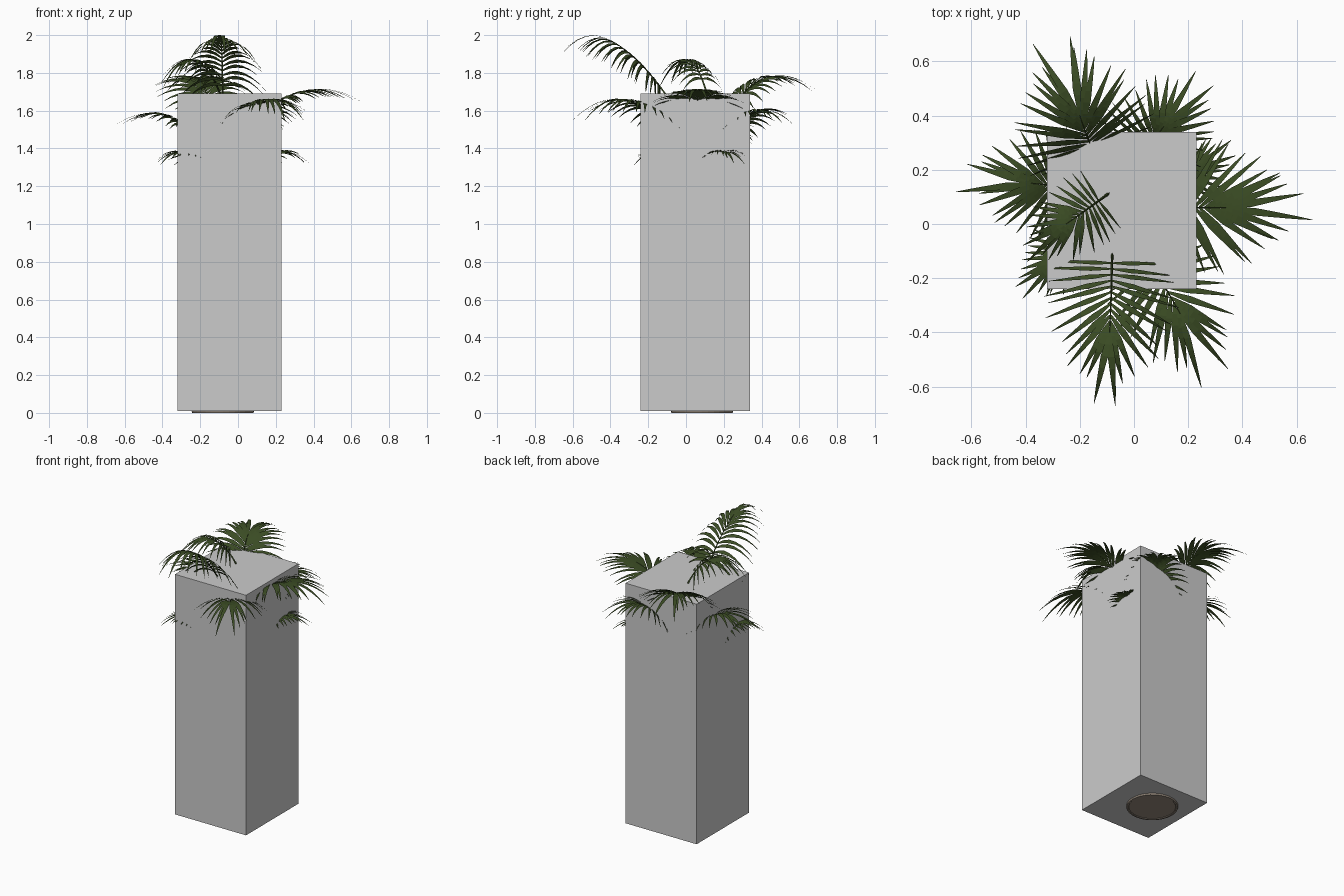
import bpy, bmesh, math, random
from mathutils import Vector

if "Cube" in bpy.data.objects:
    bpy.data.objects.remove(bpy.data.objects["Cube"])

random.seed(4)


def material(name, rgb):
    m = bpy.data.materials.new(name)
    m.diffuse_color = (*rgb, 1)
    m.use_nodes = True
    m.node_tree.nodes["Principled BSDF"].inputs["Base Color"].default_value = m.diffuse_color
    return m


GREY = material("light_grey", (0.60, 0.60, 0.60))
LEAF = material("dark_green", (0.042, 0.070, 0.017))
POT = material("clay_brown", (0.30, 0.25, 0.20))
BARK = material("bark_brown", (0.12, 0.08, 0.05))


def finish(name, bm, mat, smooth=False):
    me = bpy.data.meshes.new(name)
    bm.to_mesh(me)
    bm.free()
    me.materials.append(mat)
    for p in me.polygons:
        p.use_smooth = smooth
    ob = bpy.data.objects.new(name, me)
    bpy.context.collection.objects.link(ob)
    return ob


def lathe(name, profile, center, mat, n=32):
    """Revolve (radius, z) points around a vertical axis."""
    bm = bmesh.new()
    rings = [[bm.verts.new((center[0] + r * math.cos(2 * math.pi * i / n),
                            center[1] + r * math.sin(2 * math.pi * i / n), z))
              for i in range(n)] for r, z in profile]
    for a, b in zip(rings, rings[1:]):
        for i in range(n):
            j = (i + 1) % n
            bm.faces.new((a[i], a[j], b[j], b[i]))
    bm.faces.new(rings[0][::-1])
    bm.faces.new(rings[-1])
    return finish(name, bm, mat)


def leaflet(bm, root, d, normal, length, width, droop):
    """Narrow pointed strip that sags towards its tip."""
    w = d.cross(normal).normalized()
    prev = None
    steps = 6
    for k in range(steps + 1):
        s = k / steps
        p = root + d * length * s - Vector((0, 0, droop * length * s * s))
        h = width * 0.5 * (0.3 + 2.2 * s if s < 0.32 else (1 - s) ** 0.7 * 1.3)
        h = max(h, 0.0008)
        cur = (bm.verts.new(p - w * h), bm.verts.new(p + w * h))
        if prev:
            bm.faces.new((prev[0], prev[1], cur[1], cur[0]))
        prev = cur


def frond(name, p0, p1, p2, length, droop, pairs=11, top=None):
    """Arched stalk (quadratic curve) with paired leaflets."""
    p0, p1, p2 = Vector(p0), Vector(p1), Vector(p2)
    bm = bmesh.new()

    def point(t):
        return p0 * (1 - t) ** 2 + p1 * 2 * t * (1 - t) + p2 * t * t

    def frame(t):
        tan = ((p1 - p0) * (1 - t) + (p2 - p1) * t).normalized()
        side = tan.cross(Vector((0, 0, 1))).normalized()
        return tan, side, side.cross(tan)

    # stalk, three sided
    prev = None
    for k in range(13):
        t = k / 12
        tan, side, up = frame(t)
        r = 0.007 * (1 - 0.75 * t)
        ring = [bm.verts.new(point(t) + (side * math.cos(a) + up * math.sin(a)) * r)
                for a in (math.pi / 2, math.pi * 7 / 6, math.pi * 11 / 6)]
        if prev:
            for i in range(3):
                j = (i + 1) % 3
                bm.faces.new((prev[i], prev[j], ring[j], ring[i]))
        prev = ring
    # leaflets, fanning forward at the end of the stalk
    for k in range(pairs):
        u = k / (pairs - 1)
        t = 0.36 + 0.64 * u
        tan, side, up = frame(t)
        ang = math.radians(76 - 66 * u)
        size = length * (0.62 + 0.38 * math.sin(math.pi * min(1, 0.1 + 0.75 * u)))
        if u == 1:
            size = length
        for sg in (-1, 1):
            a = ang + math.radians(random.uniform(-4, 4))
            d = (tan * math.cos(a) + side * sg * math.sin(a)
                 + up * 0.22 * math.sin(a)).normalized()
            leaflet(bm, point(t), d, up, size * random.uniform(0.93, 1.06),
                    length * 0.045 + 0.014, droop)
    if top:
        dz = top - max(v.co.z for v in bm.verts)
        for v in bm.verts:
            v.co.z += dz
    return finish(name, bm, LEAF)


# square column that encloses the pot and the trunk
bm = bmesh.new()
bmesh.ops.create_cube(bm, size=1)
for v in bm.verts:
    v.co = Vector((v.co.x * 0.55 - 0.045, v.co.y * 0.58 + 0.05, v.co.z * 1.68 + 0.85))
finish("column_box", bm, GREY)

# pot, whose foot shows below the column, and the trunk
C = (-0.08, 0.085)
lathe("pot", [(0.148, 0.004), (0.152, 0.0), (0.162, 0.0), (0.165, 0.008),
              (0.20, 0.32), (0.18, 0.32), (0.175, 0.29)], C, POT)
lathe("trunk", [(0.03, 0.29), (0.022, 0.9), (0.015, 1.5)], C, BARK, 10)

# fronds: start, bend and end of stalk, leaflet length, sag
frond("front_frond", (-0.08, 0.0, 1.50), (-0.08, -0.20, 1.85), (-0.09, -0.40, 1.96),
      0.31, 0.75, 13, top=2.0)
frond("upper_left_frond", (-0.07, 0.13, 1.62), (-0.15, 0.07, 1.87), (-0.25, 0.0, 1.87),
      0.19, 0.75)
frond("right_frond", (0.0, 0.07, 1.45), (0.15, 0.06, 1.65), (0.34, 0.06, 1.70),
      0.32, 0.45, 13)
frond("front_right_frond", (0.0, -0.05, 1.45), (0.08, -0.17, 1.64), (0.17, -0.33, 1.66),
      0.28, 0.55)
frond("left_frond", (-0.15, 0.12, 1.30), (-0.25, 0.14, 1.53), (-0.38, 0.15, 1.57),
      0.28, 0.5, 12)
frond("low_left_frond", (-0.15, 0.0, 1.20), (-0.22, -0.08, 1.37), (-0.29, -0.14, 1.38),
      0.18, 0.5)
frond("back_left_frond", (-0.12, 0.20, 1.50), (-0.16, 0.28, 1.72), (-0.20, 0.40, 1.76),
      0.32, 0.5, 13)
frond("back_right_frond", (0.0, 0.20, 1.35), (0.05, 0.28, 1.56), (0.11, 0.36, 1.59),
      0.26, 0.55)
frond("low_right_frond", (0.08, 0.12, 1.20), (0.15, 0.16, 1.37), (0.22, 0.20, 1.38),
      0.17, 0.5)
